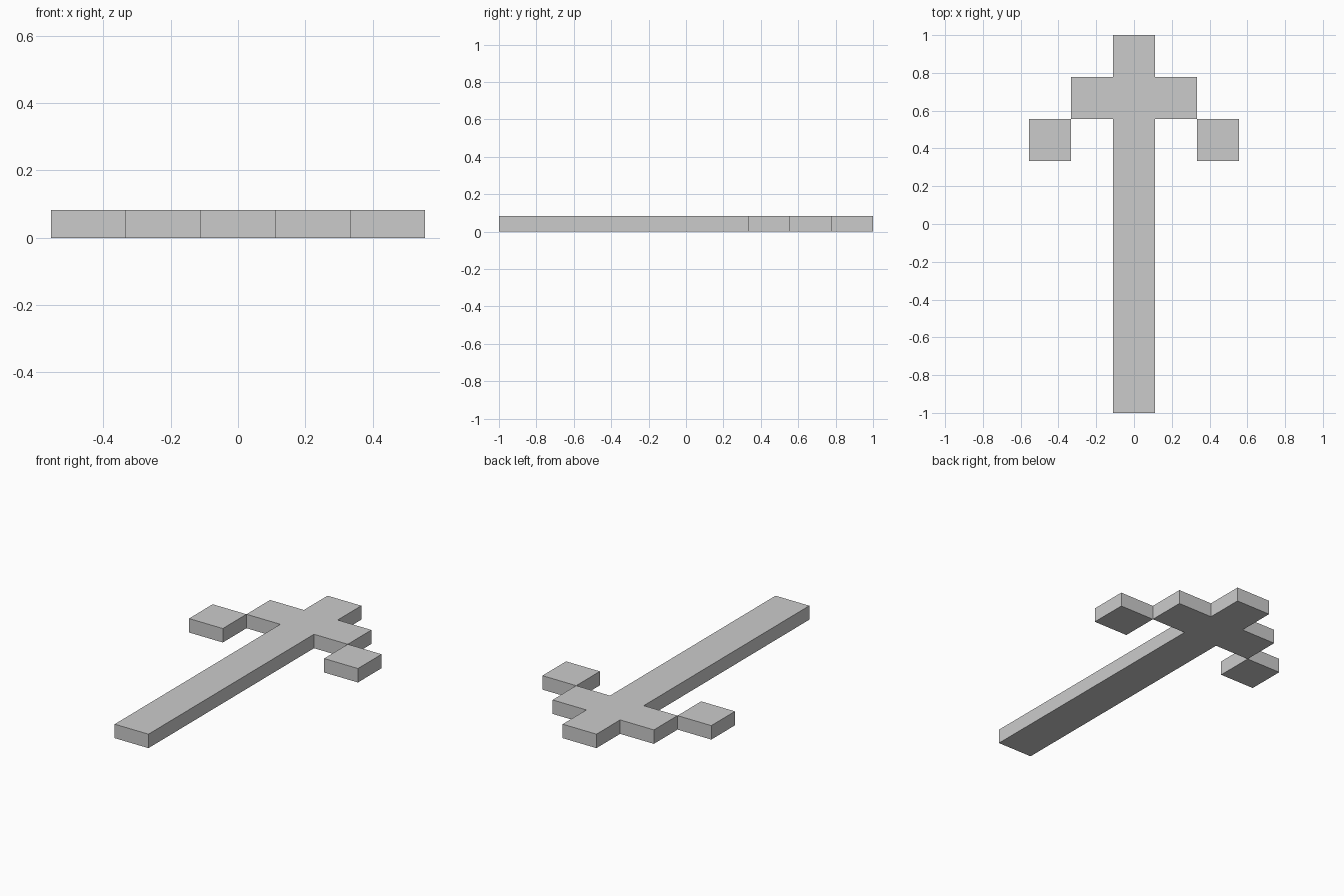
import bpy
import bmesh

if "Cube" in bpy.data.objects:
    bpy.data.objects.remove(bpy.data.objects["Cube"])

CELL = 2 / 9        # one square of the pixel-style arrow
HEIGHT = 0.083


def extruded(name, outline):
    """Make a flat slab on z = 0 from an outline given in cells."""
    bm = bmesh.new()
    face = bm.faces.new([bm.verts.new((x * CELL, y * CELL, 0)) for x, y in outline])
    top = bmesh.ops.extrude_face_region(bm, geom=[face], use_keep_orig=True)["geom"]
    moved = [v for v in top if isinstance(v, bmesh.types.BMVert)]
    bmesh.ops.translate(bm, verts=moved, vec=(0, 0, HEIGHT))
    bmesh.ops.recalc_face_normals(bm, faces=bm.faces)
    mesh = bpy.data.meshes.new(name)
    bm.to_mesh(mesh)
    bm.free()
    obj = bpy.data.objects.new(name, mesh)
    bpy.context.collection.objects.link(obj)
    return obj


# Shaft, shoulders and point as one cross-shaped slab
right = [(0.5, -4.5), (0.5, 2.5), (1.5, 2.5), (1.5, 3.5), (0.5, 3.5), (0.5, 4.5)]
left = [(-x, y) for x, y in reversed(right)]
extruded("arrow_body", right + left)

# Barb squares touching the shoulders at their corners
for side, name in ((-1, "left_barb"), (1, "right_barb")):
    extruded(name, [(side * x, y) for x, y in ((1.5, 1.5), (2.5, 1.5), (2.5, 2.5), (1.5, 2.5))])
